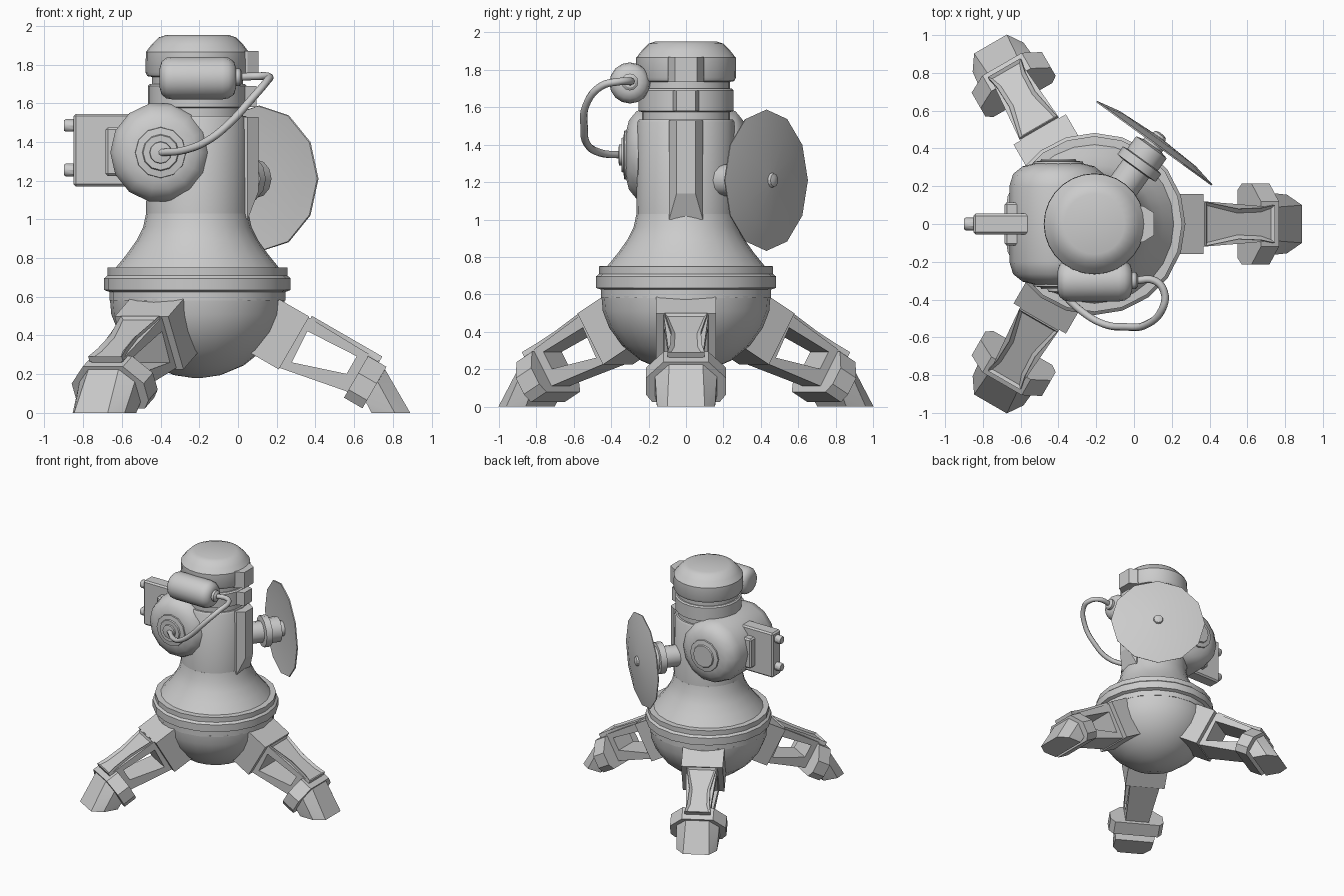
import bpy, bmesh
from math import sin, cos, pi, radians
from mathutils import Vector, Matrix

if "Cube" in bpy.data.objects:
    bpy.data.objects.remove(bpy.data.objects["Cube"])

CX = -0.21  # body axis


def finish(name, bm, mat=None, angle=34):
    bmesh.ops.recalc_face_normals(bm, faces=bm.faces)
    if mat:
        bm.transform(mat)
    me = bpy.data.meshes.new(name)
    bm.to_mesh(me)
    bm.free()
    for p in me.polygons:
        p.use_smooth = True
    me.set_sharp_from_angle(angle=radians(angle))
    ob = bpy.data.objects.new(name, me)
    bpy.context.collection.objects.link(ob)
    return ob


def lathe(name, prof, loc, axis=(0, 0, 1), n=24, angle=34):
    """Spin (radius, height) points around an axis and cap both ends."""
    bm = bmesh.new()
    rings = [[bm.verts.new((r * cos(2 * pi * i / n), r * sin(2 * pi * i / n), h))
              for i in range(n)] for r, h in prof]
    for a, b in zip(rings, rings[1:]):
        for i in range(n):
            j = (i + 1) % n
            bm.faces.new((a[i], a[j], b[j], b[i]))
    bm.faces.new(rings[0])
    bm.faces.new(rings[-1])
    rot = Vector(axis).to_track_quat('Z', 'Y').to_matrix().to_4x4()
    return finish(name, bm, Matrix.Translation(loc) @ rot, angle)


def hull(name, pts, mat=None):
    """Convex solid around a few points."""
    bm = bmesh.new()
    vs = [bm.verts.new(p) for p in pts]
    bmesh.ops.convex_hull(bm, input=vs)
    bmesh.ops.dissolve_limit(bm, angle_limit=0.02, verts=bm.verts, edges=bm.edges)
    return finish(name, bm, mat, 20)


def box(name, x, y, z, bevel=0.0):
    bm = bmesh.new()
    bmesh.ops.create_cube(bm, size=1)
    for v in bm.verts:
        v.co = [(a + b) / 2 + c * (b - a) for (a, b), c in zip((x, y, z), v.co)]
    if bevel:
        bmesh.ops.bevel(bm, geom=bm.edges[:], offset=bevel, segments=1, affect='EDGES')
    return finish(name, bm, None, 20)


def both(pts):
    """Mirror (a, v, b) points across v = 0."""
    return [(a, s * v, b) for a, v, b in pts for s in (1, -1)]


# Main body: bowl, rim, shoulder, column
lathe("bowl", [(0.02, 0.18), (0.12, 0.195), (0.24, 0.245), (0.34, 0.325), (0.41, 0.42),
               (0.445, 0.51), (0.452, 0.59)], (CX, 0, 0))
lathe("rim", [(0.40, 0.58), (0.455, 0.58), (0.455, 0.625), (0.482, 0.635), (0.482, 0.695),
              (0.465, 0.71), (0.465, 0.75), (0.42, 0.752)], (CX, 0, 0), n=20)
lathe("shoulder", [(0.43, 0.74), (0.365, 0.82), (0.315, 0.89), (0.28, 0.96), (0.265, 1.03)],
      (CX, 0, 0))
lathe("column", [(0.265, 1.0), (0.26, 1.52), (0.25, 1.535), (0.235, 1.535), (0.235, 1.575),
                 (0.255, 1.58), (0.255, 1.69), (0.245, 1.70), (0.235, 1.70), (0.235, 1.76)],
      (CX, 0, 0))
lathe("head", [(0.23, 1.735), (0.258, 1.74), (0.268, 1.76), (0.266, 1.865), (0.235, 1.905),
               (0.20, 1.94), (0.16, 1.953)], (CX, 0, 0), n=28)

# Raised strips on the right side of the column and head
hull("column_strip", both([(-0.03, 0.09, 1.53), (0.105, 0.05, 1.53), (0.105, 0.05, 1.14),
                           (-0.03, 0.09, 1.0), (0.05, 0.09, 1.0), (0.05, 0.09, 1.53)]))
hull("band_strip", both([(-0.03, 0.09, 1.58), (0.095, 0.05, 1.58),
                         (-0.03, 0.09, 1.69), (0.095, 0.05, 1.69)]))
hull("head_strip", both([(-0.03, 0.095, 1.735), (0.05, 0.095, 1.735), (0.105, 0.06, 1.735),
                         (-0.03, 0.095, 1.87), (0.05, 0.095, 1.87), (0.105, 0.06, 1.87)]))

# Side drum lying front to back with a boss on both ends
half = [(0.26, 0.20), (0.24, 0.265), (0.19, 0.305), (0.13, 0.32)]
lathe("drum", [(r, -h) for r, h in reversed(half)] + half, (-0.40, 0, 1.345), (0, 1, 0), n=14)
for s, tag in ((-1, "front"), (1, "back")):
    lathe(tag + "_drum_boss", [(0.135, 0.30), (0.13, 0.33), (0.095, 0.335), (0.09, 0.345)],
          (-0.40, 0, 1.345), (0, s, 0), n=12)
lathe("hose_socket", [(0.06, 0.33), (0.055, 0.358), (0.03, 0.362)],
      (-0.40, 0, 1.345), (0, -1, 0), n=12)

# Left housing with mounting plate and two knobs
box("housing", (-0.85, -0.45), (-0.055, 0.055), (1.17, 1.545), 0.012)
box("housing_plate", (-0.685, -0.45), (-0.115, 0.115), (1.225, 1.475), 0.012)
for z in (1.485, 1.255):
    lathe("housing_knob", [(0.034, 0), (0.034, 0.045), (0.028, 0.055)],
          (-0.845, 0, z), (-1, 0, 0), n=10)

# Canister with curved hose
lathe("canister", [(0.05, -0.205), (0.085, -0.195), (0.105, -0.17), (0.11, -0.14),
                   (0.11, 0.12), (0.105, 0.15), (0.085, 0.18), (0.05, 0.19)],
      (-0.2, -0.30, 1.73), (1, 0, 0), n=16, angle=45)
lathe("canister_cap", [(0.045, 0), (0.045, 0.03), (0.03, 0.04)],
      (-0.02, -0.30, 1.735), (1, 0, 0), n=12)
path = [(0.0, -0.3, 1.735), (0.11, -0.3, 1.74), (0.16, -0.36, 1.737), (0.15, -0.45, 1.715),
        (0.06, -0.535, 1.61), (-0.04, -0.545, 1.5), (-0.16, -0.53, 1.405),
        (-0.28, -0.46, 1.357), (-0.40, -0.345, 1.345)]
cu = bpy.data.curves.new("hose", 'CURVE')
cu.dimensions = '3D'
cu.bevel_depth = 0.02
cu.bevel_resolution = 2
cu.resolution_u = 5
sp = cu.splines.new('BEZIER')
sp.bezier_points.add(len(path) - 1)
for bp, co in zip(sp.bezier_points, path):
    bp.co = co
    bp.handle_left_type = bp.handle_right_type = 'AUTO'
bpy.context.collection.objects.link(bpy.data.objects.new("hose", cu))

# Dish on a stepped arm
dish_loc, dish_dir = (0.11, 0.43, 1.21), (0.587, 0.81, 0)
lathe("dish_arm", [(0.085, -0.42), (0.085, -0.17), (0.125, -0.165), (0.125, -0.115),
                   (0.10, -0.11), (0.10, -0.03), (0.06, -0.02), (0.06, 0.02)],
      dish_loc, dish_dir, n=12)
lathe("dish", [(0.05, 0.005), (0.25, 0.005), (0.375, -0.008), (0.378, 0.0), (0.25, 0.027),
               (0.04, 0.038), (0.035, 0.052), (0.015, 0.06)], dish_loc, dish_dir, n=12, angle=25)

# Three legs, drawn along u (30 degrees below level), v sideways, w up
tilt = Matrix.Rotation(radians(30), 4, 'Y')
leg_outer = [(0.05, 0.61), (0.5, 0.60), (0.5, 0.39), (0.05, 0.305)]
leg_inner = [(0.10, 0.545), (0.385, 0.56), (0.385, 0.455), (0.11, 0.365)]


def leg_frame(name, mat):
    bm = bmesh.new()

    def loop(pts, s):
        return [bm.verts.new((u, s * (0.125 - 0.07 * u), w)) for u, w in pts]
    oa, ob, ia, ib = (loop(leg_outer, 1), loop(leg_outer, -1),
                      loop(leg_inner, 1), loop(leg_inner, -1))
    for i in range(4):
        j = (i + 1) % 4
        for a, b in ((oa, ia), (ia, ib), (ib, ob), (ob, oa)):
            bm.faces.new((a[i], a[j], b[j], b[i]))
    finish(name, bm, mat, 20)


def leg_plate(name, mat):
    bm = bmesh.new()
    outline = [(0.08, 0.115), (0.28, 0.08), (0.42, 0.085), (0.5, 0.10)]
    ring = outline + [(u, -v) for u, v in reversed(outline)]
    top = bm.faces.new([bm.verts.new((u, v, 0.595)) for u, v in ring])
    ext = bmesh.ops.extrude_face_region(bm, geom=[top], use_keep_orig=True)
    vs = [g for g in ext["geom"] if isinstance(g, bmesh.types.BMVert)]
    face = [g for g in ext["geom"] if isinstance(g, bmesh.types.BMFace)]
    bmesh.ops.translate(bm, verts=vs, vec=(0, 0, 0.03))
    bmesh.ops.recalc_face_normals(bm, faces=bm.faces)
    bmesh.ops.inset_region(bm, faces=face, thickness=0.022, depth=0)
    bmesh.ops.translate(bm, verts=face[0].verts[:], vec=(0, 0, -0.015))
    finish(name, bm, mat, 20)


for k, tag in enumerate(("right", "back", "front")):
    a = 2 * pi * k / 3
    place = (Matrix.Translation((CX, 0, 0)) @ Matrix.Rotation(a, 4, 'Z')
             @ Matrix.Translation((-CX, 0, 0)))
    m = place @ tilt
    hull(tag + "_leg_mount", both([(u, 0.16, w) for u in (-0.13, 0.07) for w in (0.30, 0.615)]), m)
    leg_frame(tag + "_leg_frame", m)
    leg_plate(tag + "_leg_plate", m)
    hull(tag + "_leg_knee", both([(u, v, w) for u in (0.435, 0.545) for v, w in
                                  ((0.12, 0.59), (0.215, 0.49), (0.215, 0.39), (0.18, 0.342))]), m)
    hull(tag + "_foot", both([(0.76, 0.09, 0.225), (0.722, 0.165, 0.16), (0.66, 0.165, 0.057),
                              (0.89, 0.10, 0.0), (0.81, 0.155, 0.0), (0.69, 0.155, 0.0)]), place)
